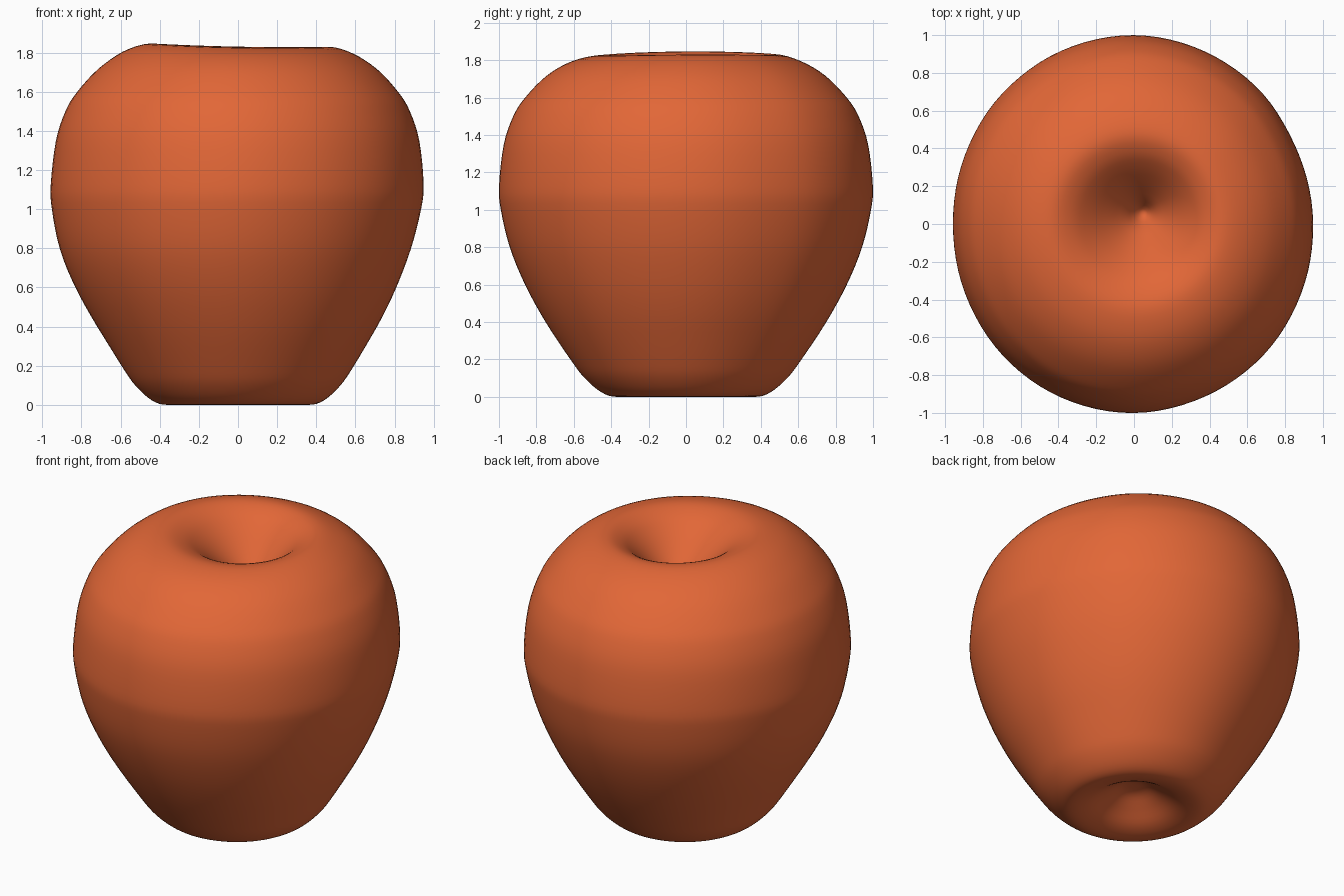
import bpy, bmesh, math

if "Cube" in bpy.data.objects:
    bpy.data.objects.remove(bpy.data.objects["Cube"])

# Half profile (radius, height) from the bottom dimple to the stem dimple
PROFILE = [(0, .145), (.08, .135), (.17, .085), (.27, .025), (.37, .002), (.45, .025),
           (.54, .1), (.617, .2), (.75, .4), (.86, .6), (.942, .8), (.99, 1.0),
           (1, 1.13), (.975, 1.35), (.925, 1.5), (.862, 1.6), (.745, 1.72), (.61, 1.8),
           (.47, 1.835), (.36, 1.805), (.27, 1.74), (.18, 1.65), (.09, 1.55), (0, 1.45)]
# Plan outline (angle in degrees, radius): slightly lopsided
PLAN = [(0, .95), (25, .948), (50, .975), (70, .99), (90, 1.002), (110, .993), (135, .98),
        (157, .962), (180, .953), (205, .962), (225, .982), (247, .995), (270, 1.002),
        (292, .988), (315, .978), (337, .96)]
SEGS, STEPS = 96, 4


def catmull(a, b, c, d, t):
    return .5 * (2 * b + (c - a) * t + (2 * a - 5 * b + 4 * c - d) * t * t
                 + (3 * b - a - 3 * c + d) * t ** 3)


def smooth_profile():
    p = [(-PROFILE[1][0], PROFILE[1][1])] + PROFILE + [(-PROFILE[-2][0], PROFILE[-2][1])]
    out = []
    for i in range(1, len(p) - 2):
        for k in range(STEPS):
            out.append(tuple(catmull(p[i-1][j], p[i][j], p[i+1][j], p[i+2][j], k / STEPS)
                             for j in (0, 1)))
    return out + [PROFILE[-1]]


def plan_radius(deg):
    # Gaussian-weighted average of the outline samples
    total = weight = 0
    for a, r in PLAN:
        d = (deg - a + 180) % 360 - 180
        w = math.exp(-(d / 16) ** 2)
        total += w * r
        weight += w
    return total / weight


def place(r, z, deg):
    a = math.radians(deg)
    blend = min(1, max(0, (r - .25) / .45))
    rr = r * (1 + (plan_radius(deg) - 1) * blend)
    x, y = rr * math.cos(a), rr * math.sin(a)
    x -= .012 * math.exp(-((z - .75) / .3) ** 2)   # belly sags slightly to one side
    if z > 1.4:   # stem dimple sits off centre and its rim is uneven
        f = max(0, 1 - r / .6) if r < .6 else 0
        x += .05 * f
        y += .06 * f
        rim = math.exp(-((r - .45) / .2) ** 2)
        z += rim * (.009 * math.cos(a - math.radians(165)) + .005 * math.cos(2 * a))
    return x, y, z


# Fruit body
rows = smooth_profile()
bm = bmesh.new()
first = bm.verts.new(place(*rows[0], 0))
last = bm.verts.new(place(*rows[-1], 0))
rings = [[bm.verts.new(place(r, z, 360 * i / SEGS)) for i in range(SEGS)]
         for r, z in rows[1:-1]]
for i in range(SEGS):
    j = (i + 1) % SEGS
    bm.faces.new((first, rings[0][j], rings[0][i]))
    bm.faces.new((last, rings[-1][i], rings[-1][j]))
    for lo, hi in zip(rings, rings[1:]):
        bm.faces.new((lo[i], lo[j], hi[j], hi[i]))
for f in bm.faces:
    f.smooth = True
bmesh.ops.recalc_face_normals(bm, faces=bm.faces)
# Rest the lowest point on the ground
low = min(v.co.z for v in bm.verts)
bmesh.ops.translate(bm, vec=(0, 0, -low), verts=bm.verts)
mesh = bpy.data.meshes.new("apple_body")
bm.to_mesh(mesh)
bm.free()

skin = bpy.data.materials.new("orange red skin")
skin.diffuse_color = (.76, .135, .038, 1)
skin.use_nodes = True
skin.node_tree.nodes["Principled BSDF"].inputs["Base Color"].default_value = skin.diffuse_color
mesh.materials.append(skin)
bpy.context.collection.objects.link(bpy.data.objects.new("apple_body", mesh))
